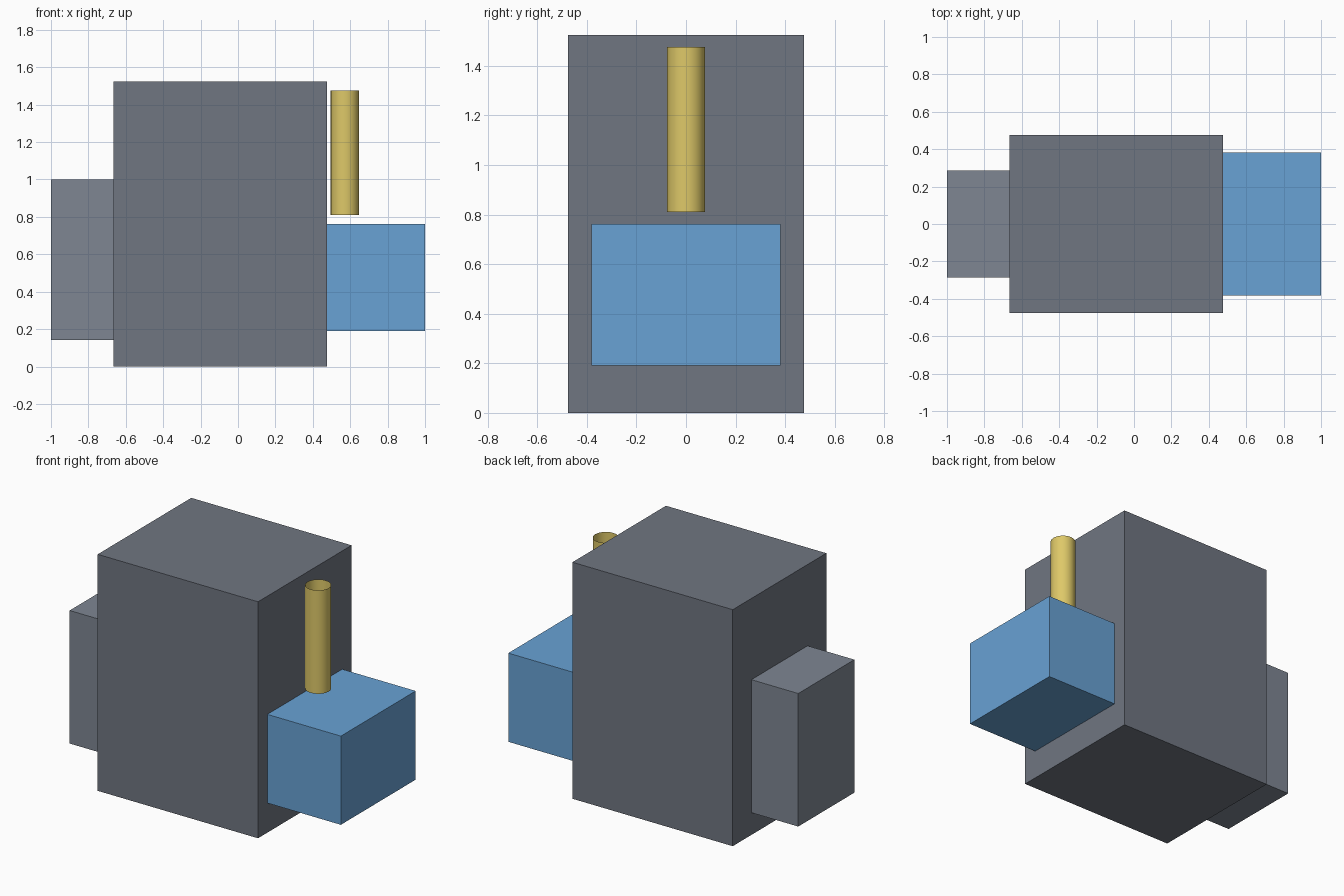
import bpy

if "Cube" in bpy.data.objects:
    bpy.data.objects.remove(bpy.data.objects["Cube"])

U = 2 / 21  # modelling unit: the whole model is 21 units long


def paint(obj, name, rgb):
    mat = bpy.data.materials.new(name)
    mat.diffuse_color = (*rgb, 1)
    mat.use_nodes = True
    mat.node_tree.nodes["Principled BSDF"].inputs["Base Color"].default_value = mat.diffuse_color
    obj.data.materials.append(mat)


def box(name, x0, x1, width, z0, z1):
    """Box centred on y = 0, all sizes in units."""
    bpy.ops.mesh.primitive_cube_add(
        size=1, location=((x0 + x1) / 2 * U, 0, (z0 + z1) / 2 * U))
    obj = bpy.context.object
    obj.name = name
    obj.scale = ((x1 - x0) * U, width * U, (z1 - z0) * U)
    bpy.ops.object.transform_apply(location=False, rotation=False, scale=True)
    return obj


# Main body
paint(box("body", -7, 5, 10, 0, 16), "dark_grey", (0.16, 0.18, 0.22))

# Side pack on the left
paint(box("side_pack", -10.5, -7, 6, 1.5, 10.5), "mid_grey", (0.21, 0.24, 0.29))

# Blue block on the right
paint(box("front_block", 5, 10.5, 8, 2, 8), "blue", (0.14, 0.36, 0.66))

# Open-ended tube floating above the blue block
bpy.ops.mesh.primitive_cylinder_add(
    vertices=24, radius=0.8 * U, depth=7 * U, end_fill_type='NOTHING',
    location=(6 * U, 0, 12 * U))
tube = bpy.context.object
tube.name = "tube"
bpy.ops.object.shade_smooth_by_angle()
paint(tube, "yellow", (0.73, 0.58, 0.14))
